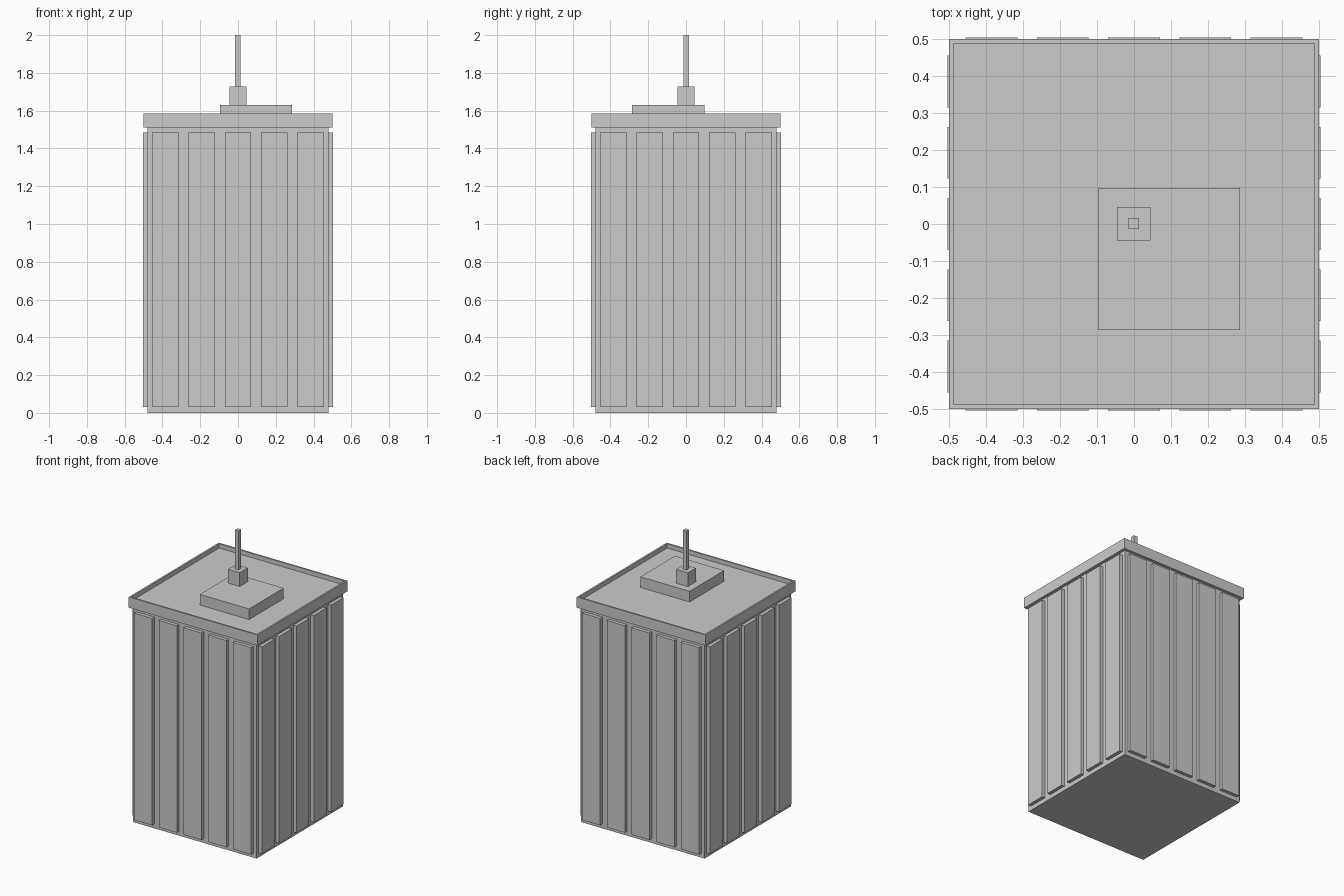
import bpy, bmesh
from mathutils import Matrix, Vector
from math import pi

if "Cube" in bpy.data.objects:
    bpy.data.objects.remove(bpy.data.objects["Cube"])


def add_box(bm, lo, hi):
    lo, hi = Vector(lo), Vector(hi)
    m = Matrix.Translation((lo + hi) / 2) @ Matrix.Diagonal((*(hi - lo), 1))
    return bmesh.ops.create_cube(bm, size=1, matrix=m)["verts"]


def finish(bm, name):
    bmesh.ops.recalc_face_normals(bm, faces=bm.faces)
    me = bpy.data.meshes.new(name)
    bm.to_mesh(me)
    bm.free()
    ob = bpy.data.objects.new(name, me)
    bpy.context.collection.objects.link(ob)
    return ob


def box(name, lo, hi):
    bm = bmesh.new()
    add_box(bm, lo, hi)
    return finish(bm, name)


# Main tower block
box("tower_body", (-.48, -.48, 0), (.48, .48, 1.515))

# Five raised panels on each of the four sides
bm = bmesh.new()
for side in range(4):
    for i in range(-2, 3):
        x = i * .1925
        verts = add_box(bm, (x - .07, -.504, .03), (x + .07, -.475, 1.485))
        bmesh.ops.rotate(bm, verts=verts, matrix=Matrix.Rotation(side * pi / 2, 3, 'Z'))
finish(bm, "facade_panels")

# Roof slab with a thin parapet around a sunken deck
bm = bmesh.new()
add_box(bm, (-.5, -.5, 1.51), (.5, .5, 1.585))
bm.normal_update()
top = max(bm.faces, key=lambda f: f.calc_center_median().z)
bmesh.ops.inset_region(bm, faces=[top], thickness=.017)
wall = bmesh.ops.extrude_discrete_faces(bm, faces=[top])["faces"][0]
bmesh.ops.translate(bm, verts=wall.verts, vec=(0, 0, -.03))
finish(bm, "roof_parapet")

# Roof house, mast base and mast
box("roof_house", (-.096, -.287, 1.55), (.287, .097, 1.63))
box("mast_base", (-.046, -.044, 1.62), (.044, .046, 1.727))
box("mast", (-.015, -.014, 1.72), (.014, .016, 2.0))
